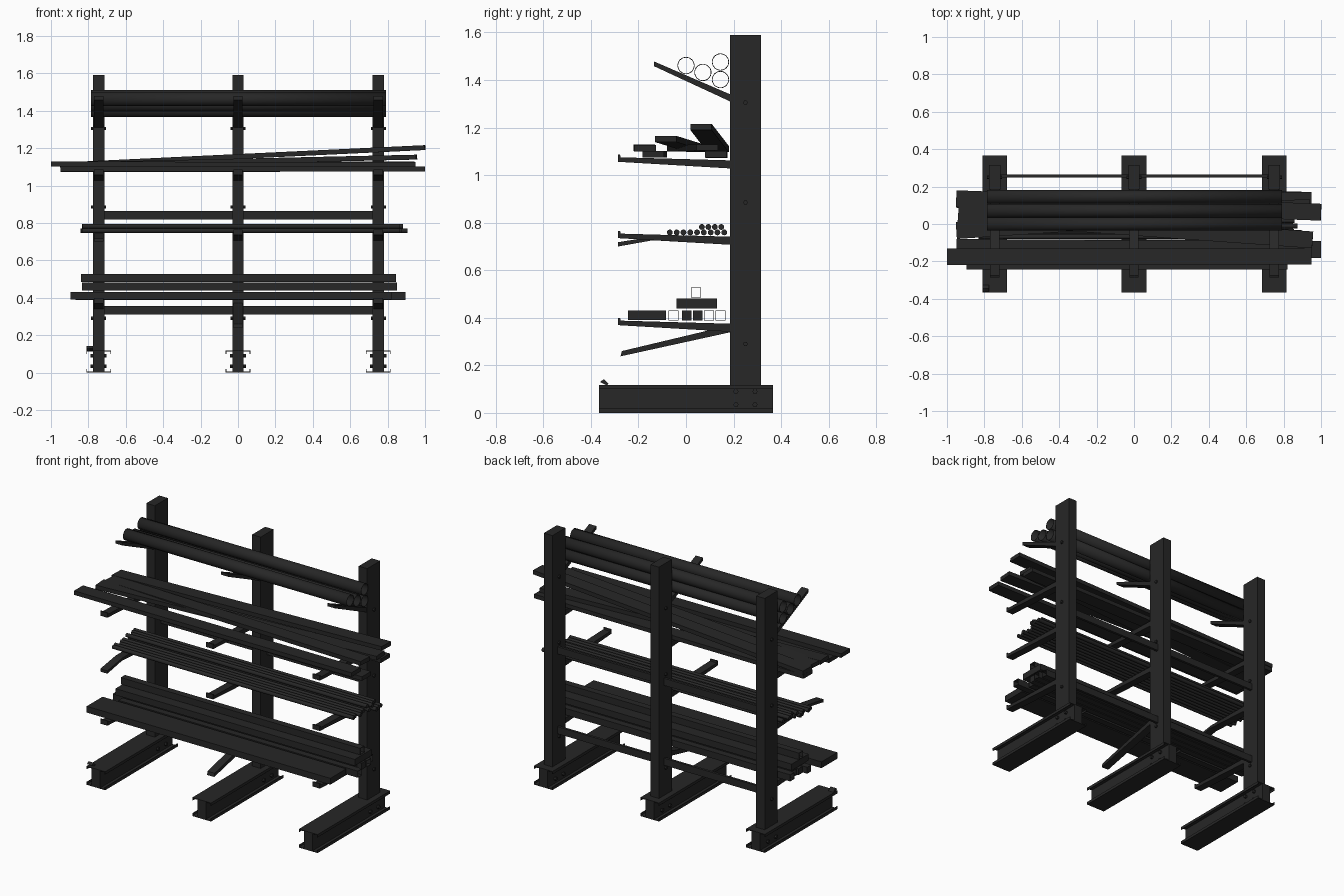
import bpy, bmesh, random
from math import pi
from mathutils import Vector, Matrix

if "Cube" in bpy.data.objects:
    bpy.data.objects.remove(bpy.data.objects["Cube"])

random.seed(4)
steel = bpy.data.materials.new("dark_steel")
steel.diffuse_color = (0.02, 0.02, 0.02, 1)
steel.use_nodes = True
steel.node_tree.nodes["Principled BSDF"].inputs["Base Color"].default_value = steel.diffuse_color
COLS = (-0.745, 0.0, 0.75)


def finish(name, bm):
    bmesh.ops.recalc_face_normals(bm, faces=bm.faces)
    me = bpy.data.meshes.new(name)
    bm.to_mesh(me)
    bm.free()
    me.materials.append(steel)
    ob = bpy.data.objects.new(name, me)
    bpy.context.collection.objects.link(ob)
    return ob


def box(name, x0, x1, y0, y1, z0, z1):
    bm = bmesh.new()
    m = Matrix.Translation(((x0 + x1) / 2, (y0 + y1) / 2, (z0 + z1) / 2)) @ \
        Matrix.Diagonal((x1 - x0, y1 - y0, z1 - z0, 1))
    bmesh.ops.create_cube(bm, size=1, matrix=m)
    return finish(name, bm)


def plank(name, p, q, w, t):
    """Board running from end centre p to end centre q."""
    p, q = Vector(p), Vector(q)
    bm = bmesh.new()
    rot = (q - p).to_track_quat('X', 'Z').to_matrix().to_4x4()
    m = Matrix.Translation((p + q) / 2) @ rot @ Matrix.Diagonal(((q - p).length, w, t, 1))
    bmesh.ops.create_cube(bm, size=1, matrix=m)
    return finish(name, bm)


def extrude_yz(name, pts, x0, x1):
    """Side profile of (y, z) points extruded along x."""
    bm = bmesh.new()
    f = bm.faces.new([bm.verts.new((x0, y, z)) for y, z in pts])
    r = bmesh.ops.extrude_face_region(bm, geom=[f])
    vs = [v for v in r["geom"] if isinstance(v, bmesh.types.BMVert)]
    bmesh.ops.translate(bm, verts=vs, vec=(x1 - x0, 0, 0))
    return finish(name, bm)


def pipe(name, x0, x1, y, z, r, wall=None, sides=24, turn=0.0):
    """Bar along x; with a wall it is an open hollow tube."""
    bm = bmesh.new()
    m = Matrix.Translation(((x0 + x1) / 2, y, z)) @ Matrix.Rotation(pi / 2, 4, 'Y') @ \
        Matrix.Rotation(turn, 4, 'Z')
    bmesh.ops.create_cone(bm, cap_ends=wall is None, segments=sides, radius1=r, radius2=r,
                          depth=x1 - x0, matrix=m)
    ob = finish(name, bm)
    if wall:
        s = ob.modifiers.new("wall", 'SOLIDIFY')
        s.thickness = wall
        s.offset = -1
    if sides > 4:
        bpy.context.view_layer.objects.active = ob
        ob.select_set(True)
        bpy.ops.object.shade_smooth_by_angle()
        ob.select_set(False)
    return ob


# Columns, with base legs made from lipped channels either side
for x in COLS:
    box("column", x - 0.03, x + 0.03, 0.185, 0.315, 0, 1.59)
    box("base_core", x - 0.03, x + 0.03, -0.365, 0.365, 0.0, 0.118)
    for s in (-1, 1):
        for z0, z1, l0, l1 in ((0.0, 0.005, 0.005, 0.018), (0.113, 0.118, 0.1, 0.113)):
            a, b = sorted((x + s * 0.03, x + s * 0.066))
            box("base_flange", a, b, -0.365, 0.365, z0, z1)
            a, b = sorted((x + s * 0.062, x + s * 0.066))
            box("base_lip", a, b, -0.365, 0.365, l0, l1)
        for y in (0.21, 0.29):
            for z in (0.035, 0.09):
                pipe("base_bolt", x + s * 0.036 - 0.007, x + s * 0.036 + 0.007, y, z, 0.011, sides=6)
        for z in (0.29, 0.885, 1.305):
            pipe("column_bolt", x + s * 0.034 - 0.006, x + s * 0.034 + 0.006, 0.25, z, 0.01, sides=6)
extrude_yz("bent_base_tab", [(-0.362, 0.13), (-0.345, 0.142), (-0.325, 0.122), (-0.335, 0.116)],
           COLS[0] - 0.066, COLS[0] - 0.03)

# Rear horizontal braces
for z in (0.31, 0.818):
    for a, b in zip(COLS, COLS[1:]):
        box("brace", a + 0.03, b - 0.03, 0.248, 0.264, z, z + 0.045)

# Arms, including one drooping and one kinked
def straight(z):
    return [(0.19, z), (0.19, z + 0.034), (-0.275, z + 0.047), (-0.277, z + 0.058),
            (-0.285, z + 0.058), (-0.285, z + 0.028)]

kinked = [(0.19, 0.707), (0.19, 0.741), (-0.13, 0.743), (-0.285, 0.718),
          (-0.285, 0.7), (-0.14, 0.726)]
droop = [(0.19, 0.34), (0.19, 0.375), (0.15, 0.36), (-0.27, 0.26), (-0.275, 0.238)]
top_arm = [(0.19, 1.308), (0.19, 1.338), (-0.134, 1.478), (-0.134, 1.458)]
for i, x in enumerate(COLS):
    for prof in (droop if i == 1 else straight(0.341),
                 kinked if i == 0 else straight(0.707),
                 straight(1.028), top_arm):
        extrude_yz("arm", prof, x - 0.025, x + 0.025)

# Large round tubes on the top level
for y, z in ((0.0, 1.461), (0.071, 1.432), (0.145, 1.402), (0.145, 1.476)):
    pipe("large_tube", -0.785, 0.79, y, z, 0.036, wall=0.003, sides=32)

# Loose planks on the third level
for p, q in (((-0.95, -0.125, 1.088), (1.0, -0.137, 1.088)),
             ((-0.95, 0.13, 1.085), (0.95, 0.125, 1.088)),
             ((-1.0, -0.175, 1.115), (0.95, -0.172, 1.113)),
             ((-0.95, -0.035, 1.112), (0.94, 0.09, 1.116)),
             ((-0.94, 0.05, 1.11), (0.955, -0.085, 1.152)),
             ((-0.95, 0.135, 1.11), (1.0, 0.063, 1.203))):
    plank("plank", p, q, 0.09, 0.026)

# Thin rods on the second level
rods = [(-0.068 + 0.0286 * i, 0.759) for i in range(9)]
rods += [(0.067 + 0.0272 * i, 0.782) for i in range(4)]
for y, z in rods:
    d = random.uniform(-0.03, 0.03)
    pipe("rod", -0.815 + d, 0.88 + d, y, z, 0.0122, sides=16)

# Timbers, square bars and square tubes on the lowest level
box("wide_timber", -0.895, 0.82, -0.243, -0.084, 0.39, 0.43)
box("upper_timber", -0.835, 0.85, -0.04, 0.13, 0.44, 0.481)
for y, d in ((0.004, -0.01), (0.05, 0.02)):
    box("square_bar", -0.86 + d, 0.83 + d, y - 0.02, y + 0.02, 0.389, 0.43)
for y, z, d in ((-0.052, 0.41, 0.04), (0.097, 0.41, 0.0), (0.145, 0.41, -0.02), (0.042, 0.506, -0.01)):
    pipe("square_tube", -0.83 + d, 0.855 + d, y, z, 0.0297, wall=0.003, sides=4, turn=pi / 4)
